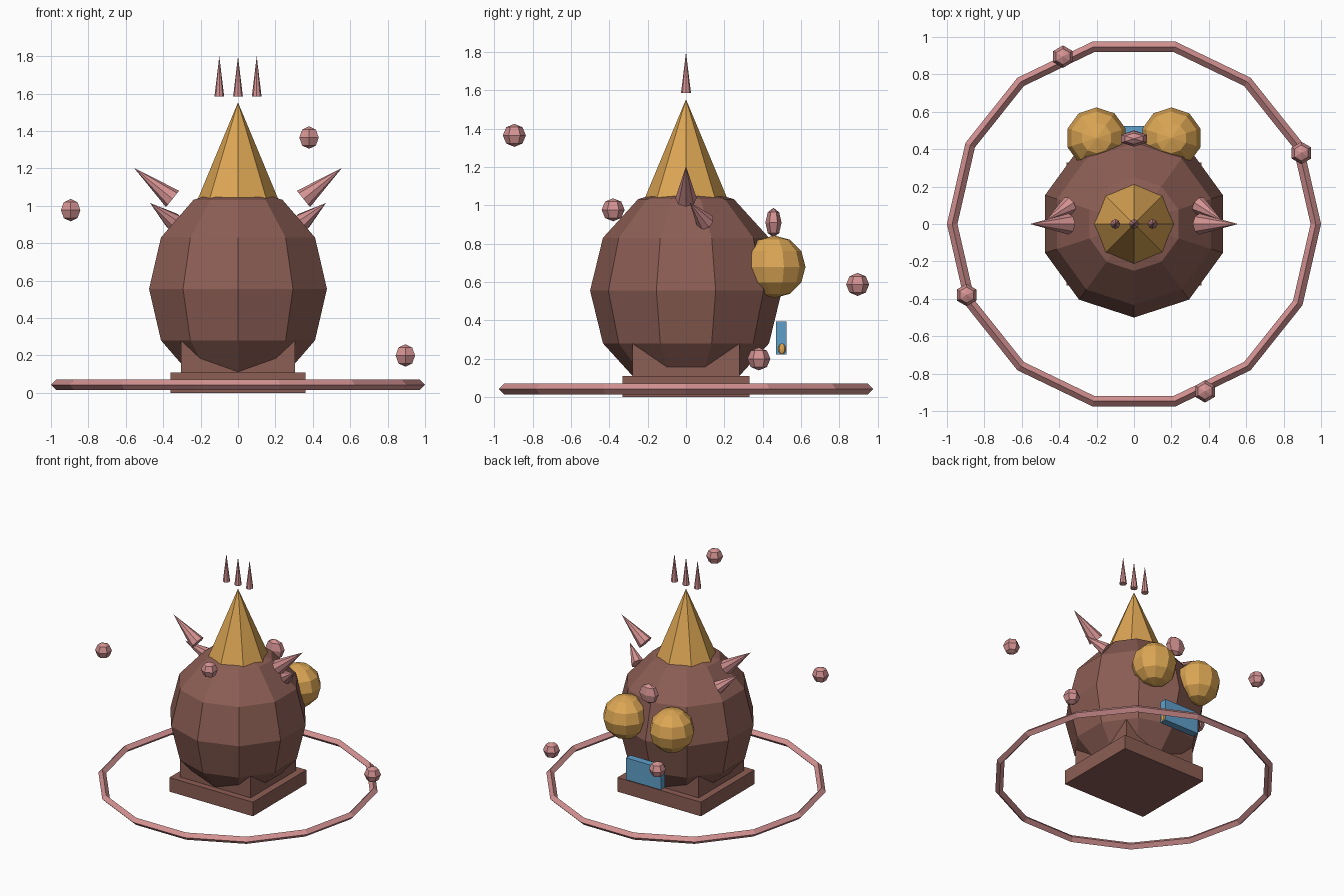
import bpy, math
from mathutils import Vector

cube = bpy.data.objects.get("Cube")
if cube:
    bpy.data.objects.remove(cube, do_unlink=True)


def material(name, rgb):
    m = bpy.data.materials.new(name)
    m.use_nodes = True
    color = (*rgb, 1)
    m.diffuse_color = color
    m.node_tree.nodes["Principled BSDF"].inputs["Base Color"].default_value = color
    return m


BROWN = material("warm brown", (0.262, 0.112, 0.089))
PINK = material("dusty pink", (0.658, 0.287, 0.287))
GOLD = material("gold", (0.72, 0.385, 0.09))
BLUE = material("sky blue", (0.117, 0.352, 0.6))


def finish(name, mat):
    ob = bpy.context.object
    ob.name = ob.data.name = name
    ob.data.materials.append(mat)
    return ob


def ball(name, mat, loc, radii, segments, rings):
    bpy.ops.mesh.primitive_uv_sphere_add(segments=segments, ring_count=rings, radius=1, location=loc)
    ob = finish(name, mat)
    ob.scale = radii
    return ob


def box(name, mat, low, high):
    low, high = Vector(low), Vector(high)
    bpy.ops.mesh.primitive_cube_add(size=1, location=(low + high) / 2)
    ob = finish(name, mat)
    ob.scale = high - low
    return ob


def spike(name, mat, base, tip, radius):
    # Eight-sided cone running from its base centre to its tip
    base, tip = Vector(base), Vector(tip)
    axis = tip - base
    bpy.ops.mesh.primitive_cone_add(vertices=8, radius1=radius, radius2=0,
                                    depth=axis.length, location=(base + tip) / 2)
    ob = finish(name, mat)
    ob.rotation_euler = axis.to_track_quat('Z', 'Y').to_euler()
    return ob


# Plinth, with a block whose corners show below the body
box("plinth", BROWN, (-0.36, -0.33, 0), (0.36, 0.33, 0.11))
box("body_support", BROWN, (-0.305, -0.28, 0.1), (0.305, 0.28, 0.28))

# Body and its pointed hat
ball("body", BROWN, (0, 0, 0.556), (0.5, 0.5, 0.55), 10, 6)
spike("hat", GOLD, (0, 0, 1.02), (0, 0, 1.553), 0.222)

# Row of floating spikes above the hat
for i in (-1, 0, 1):
    spike("crown_spike", PINK, (0.1 * i, 0, 1.585), (0.1 * i, 0, 1.8), 0.026)

# Mirrored side spikes and rear globes
for side, s in (("left", 1), ("right", -1)):
    spike(side + "_ear_spike", PINK, (0.35 * s, 0, 1.037), (0.556 * s, 0, 1.203), 0.056)
    spike(side + "_lower_spike", PINK, (0.345 * s, 0.1, 0.915), (0.47 * s, 0.02, 1.015), 0.05)
    ball(side + "_rear_globe", GOLD, (0.2 * s, 0.46, 0.68), (0.163,) * 3, 10, 6)

# Rear bud, plate and the knob on the plate's edge
ball("rear_bud", PINK, (0, 0.456, 0.91), (0.08, 0.042, 0.077), 6, 4)
box("rear_plate", BLUE, (-0.15, 0.47, 0.224), (0.15, 0.525, 0.394))
ball("plate_knob", GOLD, (0.15, 0.5, 0.252), (0.01, 0.02, 0.028), 8, 6)

# Ground ring
bpy.ops.mesh.primitive_torus_add(major_segments=14, minor_segments=4, major_radius=0.972,
                                 minor_radius=0.028, location=(0, 0, 0.043))
finish("ground_ring", PINK)

# Orbs climbing in quarter turns above the ring
for i, z in enumerate((0.2, 0.588, 0.977, 1.365)):
    a = math.radians(23 + 90 * i)
    ball("floating_orb", PINK, (0.972 * math.cos(a), 0.972 * math.sin(a), z), (0.06,) * 3, 6, 4)
